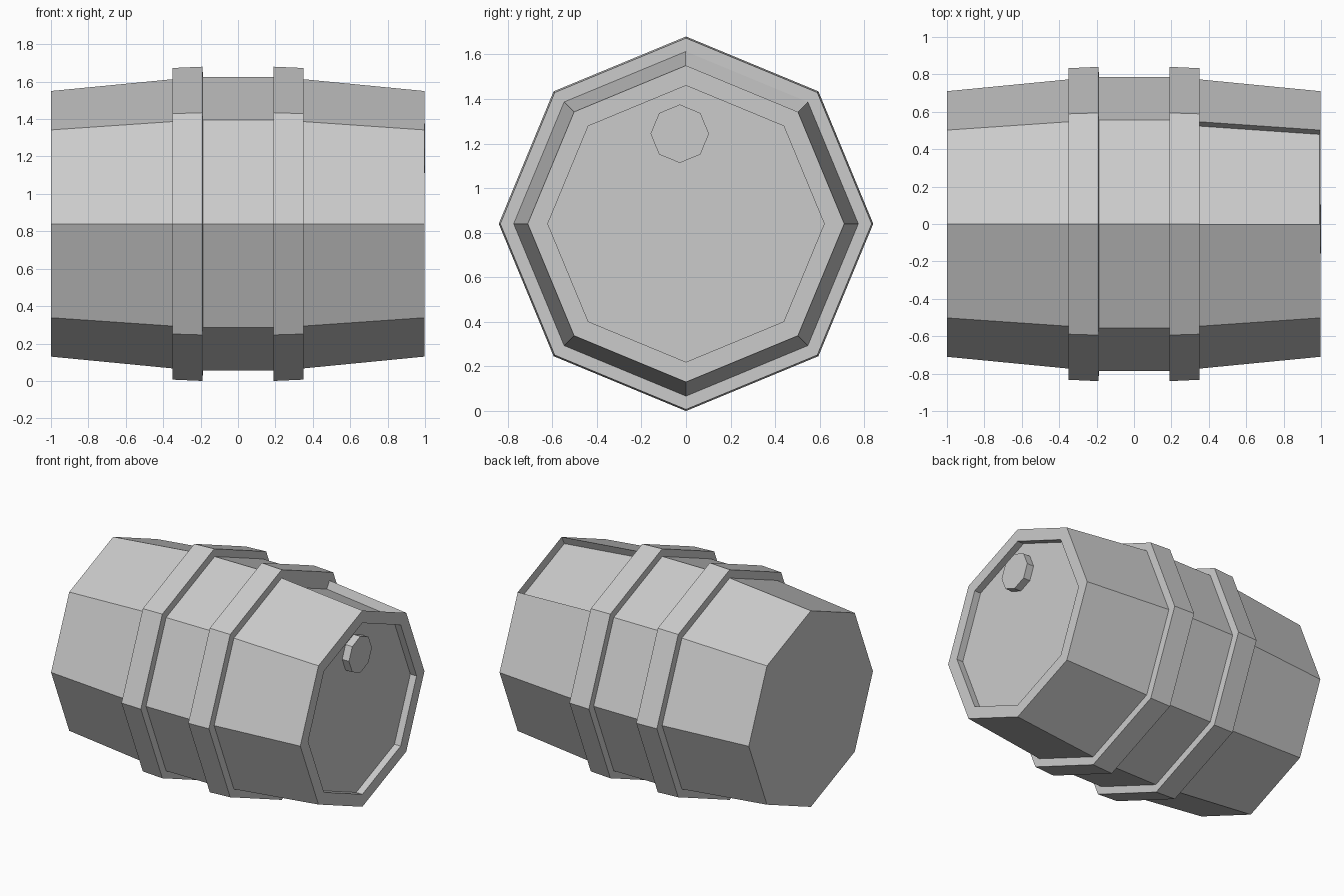
import bpy, bmesh
from math import cos, sin, pi
from mathutils import Vector

if "Cube" in bpy.data.objects:
    bpy.data.objects.remove(bpy.data.objects["Cube"])

SIDES = 8


def ring(bm, x, r, cy, cz):
    return [bm.verts.new((x, cy + r * sin(2 * pi * i / SIDES), cz + r * cos(2 * pi * i / SIDES)))
            for i in range(SIDES)]


def lathe_x(profile, cy, cz):
    """Capped octagonal solid around an x-parallel axis."""
    bm = bmesh.new()
    rings = [ring(bm, x, r, cy, cz) for x, r in profile]
    for a, b in zip(rings, rings[1:]):
        for i in range(SIDES):
            j = (i + 1) % SIDES
            bm.faces.new((a[i], a[j], b[j], b[i]))
    bm.faces.new(rings[0])
    bm.faces.new(rings[-1])
    bmesh.ops.recalc_face_normals(bm, faces=bm.faces[:])
    bm.normal_update()
    return bm


def push_in(bm, face, depth):
    """Sink a face along its normal, leaving walls around it."""
    n = face.normal.copy()
    new = bmesh.ops.extrude_discrete_faces(bm, faces=[face])["faces"][0]
    bmesh.ops.translate(bm, verts=new.verts[:], vec=-n * depth)


def finish(bm, name):
    me = bpy.data.meshes.new(name)
    bm.to_mesh(me)
    bm.free()
    ob = bpy.data.objects.new(name, me)
    bpy.context.collection.objects.link(ob)


# barrel body with two raised hoops
barrel = lathe_x([(-1, .71), (-.35, .773), (-.35, .833), (-.19, .84), (-.187, .785),
                  (.19, .785), (.19, .84), (.35, .833), (.35, .773), (.996, .71)], 0, .84)

# one sunken stave at the upper back of the right end
stave = max((f for f in barrel.faces if f.calc_center_median().x > .5 and abs(f.normal.x) < .5),
            key=lambda f: f.normal.dot(Vector((0, sin(pi / 8), cos(pi / 8)))))
push_in(barrel, stave, .06)

# recessed lid on the right end
lid = max(barrel.faces, key=lambda f: (len(f.verts) == SIDES, f.calc_center_median().x))
bmesh.ops.inset_individual(barrel, faces=[lid], thickness=.09)
barrel.normal_update()
push_in(barrel, lid, .05)
finish(barrel, "barrel")

# bung plug on the lid
finish(lathe_x([(.94, .131), (1.0, .131)], -.028, 1.244), "bung")
